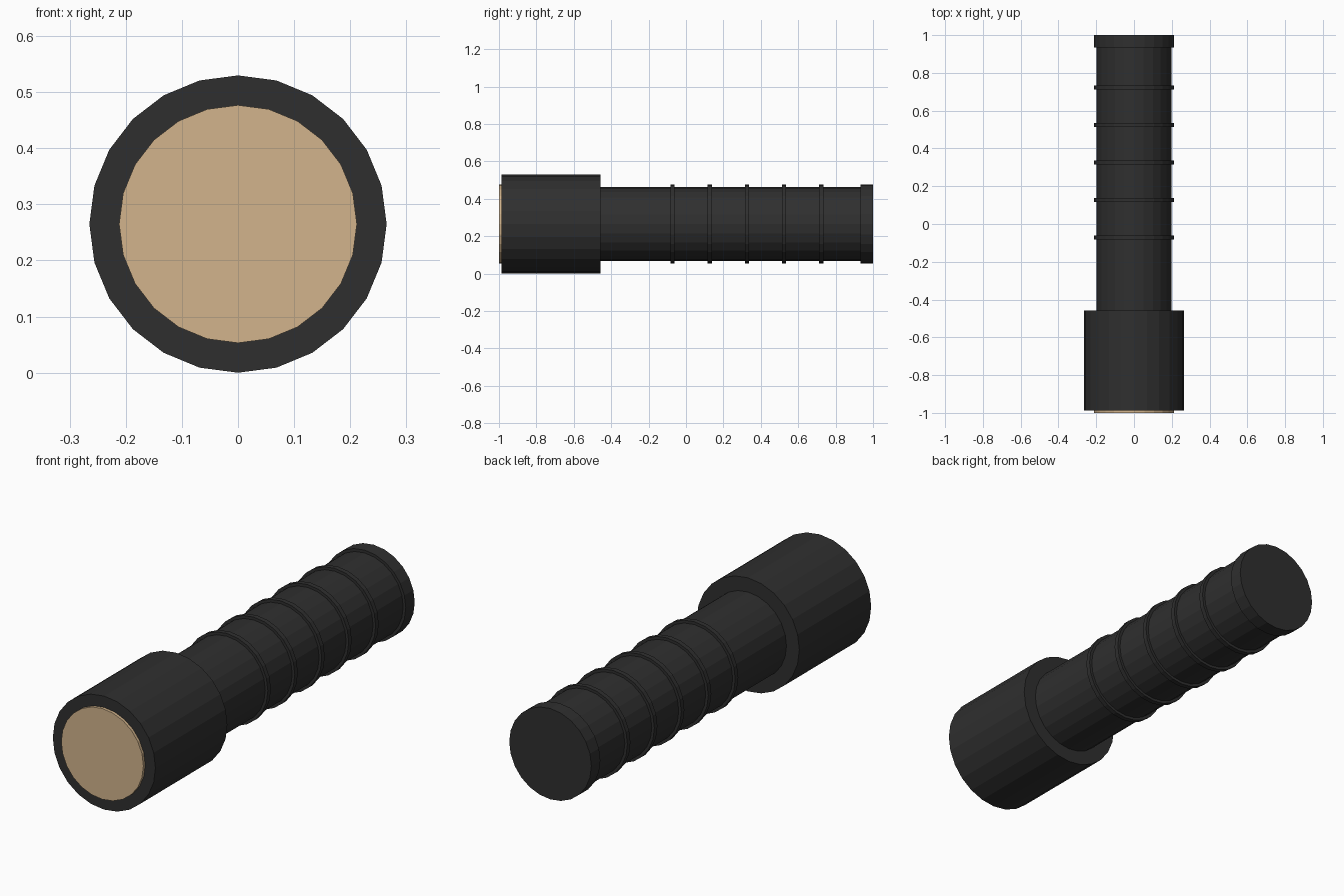
import bpy, math

if "Cube" in bpy.data.objects:
    bpy.data.objects.remove(bpy.data.objects["Cube"])

U = 2 / 151          # one design unit: the torch is 151 units long
AXIS_Z = 20 * U      # head rests on the ground


def srgb(v):
    v /= 255
    return v / 12.92 if v <= 0.04045 else ((v + 0.055) / 1.055) ** 2.4


def material(name, rgb):
    m = bpy.data.materials.new(name)
    m.diffuse_color = (*[srgb(c) for c in rgb], 1)
    m.use_nodes = True
    m.node_tree.nodes["Principled BSDF"].inputs["Base Color"].default_value = m.diffuse_color
    return m


black = material("dark_grey", (47, 47, 47))
tan = material("tan", (210, 180, 140))


def barrel(name, radius, start, end, mat):
    """24-sided flat cylinder along y, with start and end in units from the lens face."""
    bpy.ops.mesh.primitive_cylinder_add(
        vertices=24, radius=radius * U, depth=(end - start) * U,
        location=(0, -1 + (start + end) / 2 * U, AXIS_Z),
        rotation=(math.pi / 2, 0, 0))
    ob = bpy.context.object
    ob.name = name
    ob.data.materials.append(mat)
    return ob


# lens, head, handle and tail cap
barrel("lens", 16, 0, 1, tan)
barrel("head", 20, 1, 41, black)
barrel("handle", 15, 41, 150.5, black)
barrel("tail_cap", 16, 146, 151, black)

# grip rings
for i in range(5):
    c = 70.1 + 15 * i
    barrel(f"grip_ring_{i + 1}", 16, c - 0.85, c + 0.85, black)
